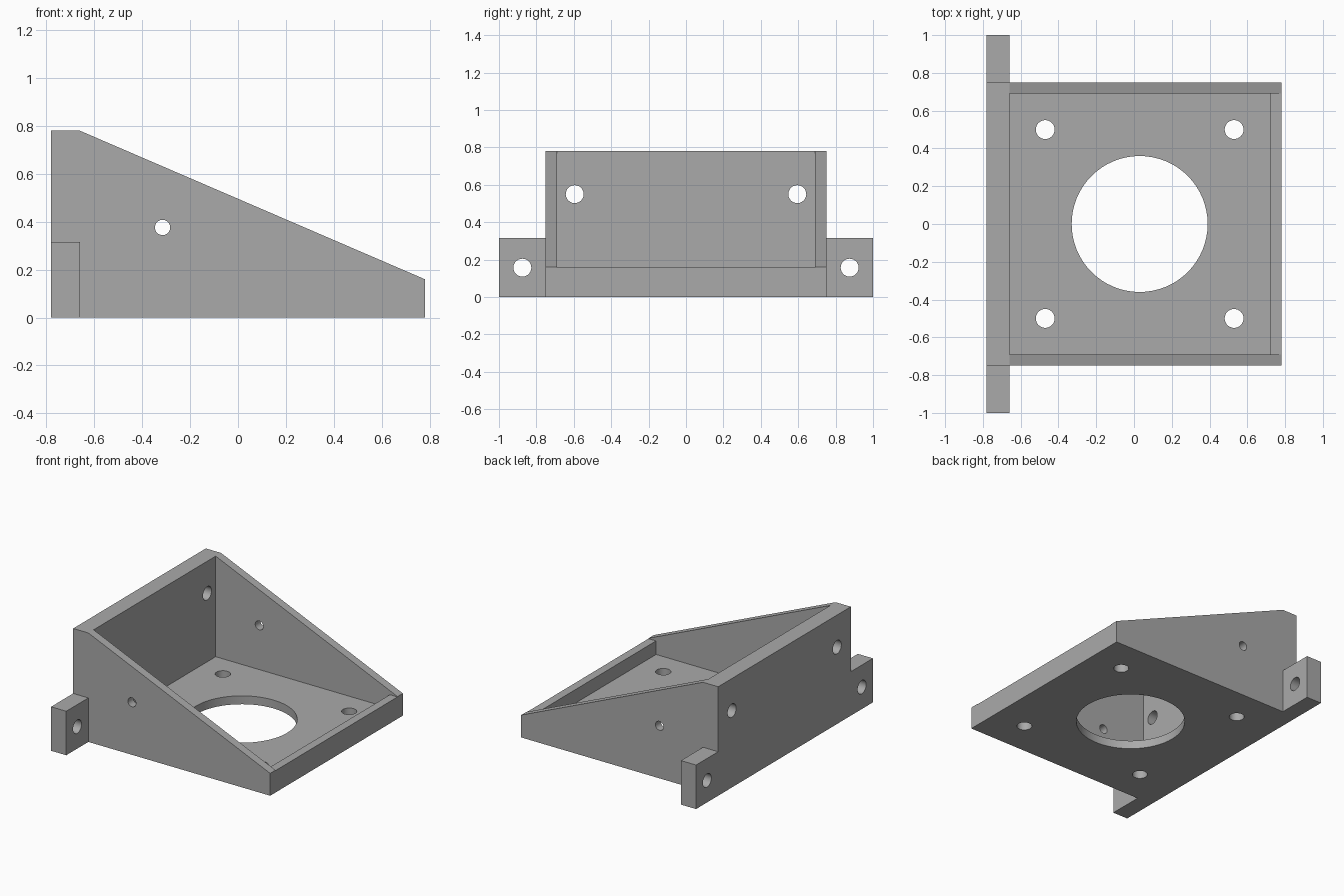
import bpy, bmesh
from mathutils import Matrix, Vector

cube = bpy.data.objects.get("Cube")
if cube:
    bpy.data.objects.remove(cube, do_unlink=True)

grey = bpy.data.materials.new("light grey")
grey.use_nodes = True
colour = (0.40, 0.40, 0.40, 1)
grey.diffuse_color = colour
grey.node_tree.nodes["Principled BSDF"].inputs["Base Color"].default_value = colour

BACK, INNER, FRONT = -0.78, -0.66, 0.78   # back plate faces and front edge
WALL, FLOOR, LIP = 0.06, 0.06, 0.157
HALF, EAR = 0.75, 1.0


def finish(name, bm):
    bmesh.ops.recalc_face_normals(bm, faces=bm.faces)
    mesh = bpy.data.meshes.new(name)
    bm.to_mesh(mesh)
    bm.free()
    mesh.materials.append(grey)
    obj = bpy.data.objects.new(name, mesh)
    bpy.context.collection.objects.link(obj)
    return obj


def prism(name, profile, half_width):
    """Extrude an x-z outline symmetrically along y."""
    bm = bmesh.new()
    face = bm.faces.new([bm.verts.new((x, -half_width, z)) for x, z in profile])
    ext = bmesh.ops.extrude_face_region(bm, geom=[face])
    moved = [v for v in ext["geom"] if isinstance(v, bmesh.types.BMVert)]
    bmesh.ops.translate(bm, verts=moved, vec=(0, 2 * half_width, 0))
    return finish(name, bm)


def block(name, x0, x1, z0, z1, half_width):
    return prism(name, [(x0, z0), (x1, z0), (x1, z1), (x0, z1)], half_width)


def drill(name, centre, axis, radius, length, sides=32):
    bm = bmesh.new()
    turn = Vector(axis).to_track_quat('Z', 'Y').to_matrix().to_4x4()
    bmesh.ops.create_cone(bm, cap_ends=True, segments=sides, radius1=radius,
                          radius2=radius, depth=length,
                          matrix=Matrix.Translation(centre) @ turn)
    return finish(name, bm)


def combine(target, tool, operation):
    mod = target.modifiers.new(tool.name, 'BOOLEAN')
    mod.object, mod.operation, mod.solver = tool, operation, 'EXACT'
    tool.hide_render = True
    bpy.context.view_layer.objects.active = target
    bpy.ops.object.modifier_apply(modifier=mod.name)
    bpy.data.objects.remove(tool, do_unlink=True)


# Wedge-shaped body with sloping side walls
bracket = prism("angled_bracket", [(BACK, 0), (FRONT, 0), (FRONT, 0.16),
                                   (INNER, 0.78), (BACK, 0.78)], HALF)

# Mounting ears on both ends of the back plate
combine(bracket, block("mounting_ears", BACK, INNER, 0, 0.315, EAR), 'UNION')

# Open tray and the low front lip
combine(bracket, block("tray_cavity", INNER, FRONT - WALL, FLOOR, 1, HALF - WALL), 'DIFFERENCE')
combine(bracket, block("lip_cut", FRONT - WALL - 0.02, 1, LIP, 1, HALF - WALL), 'DIFFERENCE')

# Large round opening and four screw holes in the floor
X, Y, Z = (1, 0, 0), (0, 1, 0), (0, 0, 1)
holes = [drill("centre_opening", (0.03, 0, 0), Z, 0.36, 0.4, 64)]
for side in (-1, 1):
    for x in (-0.47, 0.53):
        holes.append(drill("floor_hole", (x, side * 0.5, 0), Z, 0.05, 0.4))
    # Screw holes in the back plate and ears
    holes.append(drill("back_hole", (-0.72, side * 0.595, 0.55), X, 0.048, 0.3))
    holes.append(drill("ear_hole", (-0.72, side * 0.875, 0.157), X, 0.048, 0.3))
# Cross hole through both side walls
holes.append(drill("side_hole", (-0.315, 0, 0.376), Y, 0.032, 2))
for hole in holes:
    combine(bracket, hole, 'DIFFERENCE')

# Smooth hole walls with crisp edges
bpy.ops.object.select_all(action='DESELECT')
bracket.select_set(True)
bpy.context.view_layer.objects.active = bracket
bpy.ops.object.shade_smooth_by_angle(angle=0.4)
